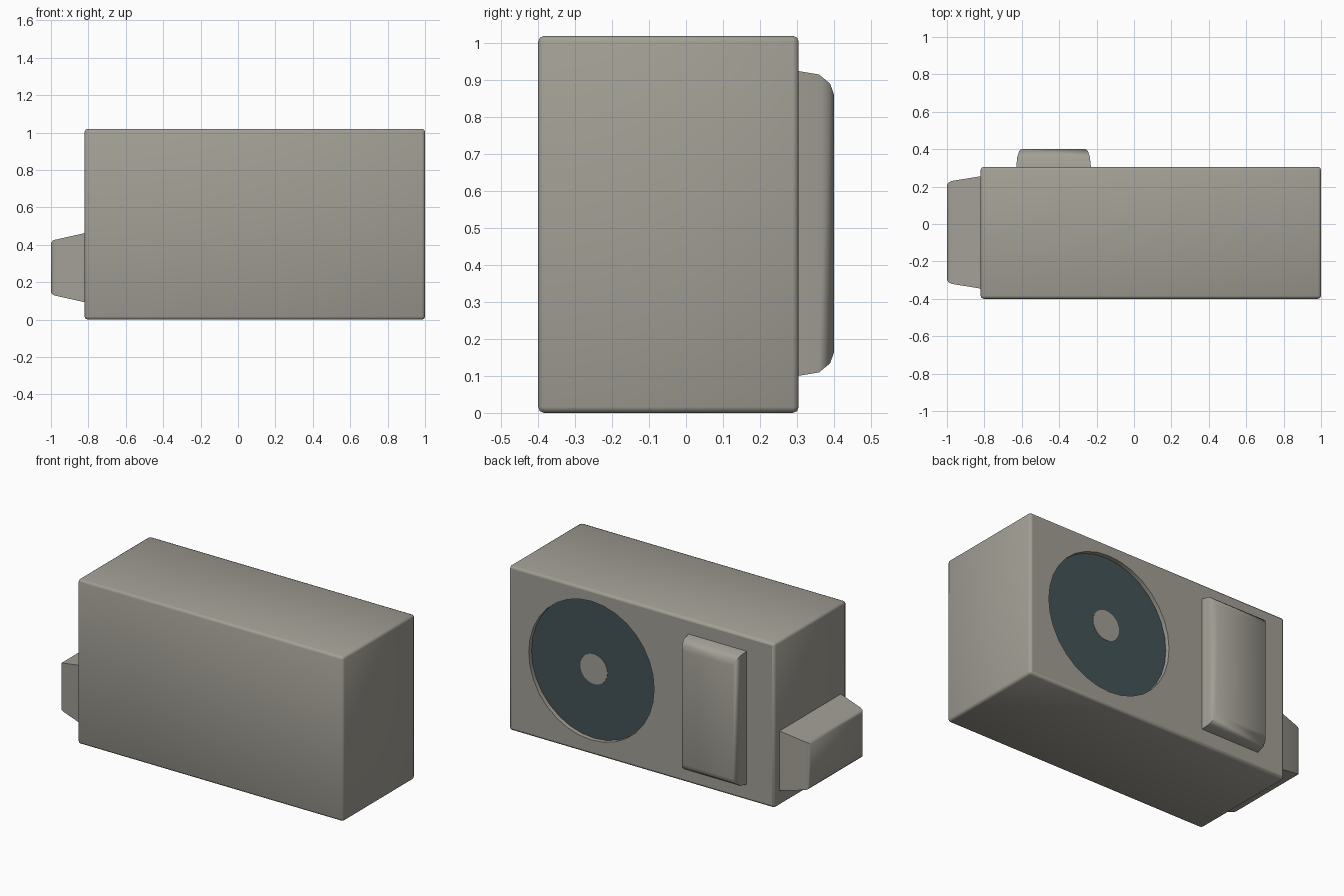
import bpy, bmesh, math
from mathutils import Matrix, Vector

if "Cube" in bpy.data.objects:
    bpy.data.objects.remove(bpy.data.objects["Cube"])


def material(name, rgb):
    m = bpy.data.materials.new(name)
    m.diffuse_color = (*rgb, 1)
    m.use_nodes = True
    m.node_tree.nodes["Principled BSDF"].inputs["Base Color"].default_value = m.diffuse_color
    return m


casing = material("warm grey casing", (0.36, 0.345, 0.30))
dark = material("dark slate fan", (0.058, 0.088, 0.098))


def to_object(bm, name, mat):
    bmesh.ops.recalc_face_normals(bm, faces=bm.faces)
    me = bpy.data.meshes.new(name)
    bm.to_mesh(me)
    bm.free()
    me.materials.append(mat)
    ob = bpy.data.objects.new(name, me)
    bpy.context.scene.collection.objects.link(ob)
    return ob


def smooth(ob, degrees):
    bpy.ops.object.select_all(action='DESELECT')
    ob.select_set(True)
    bpy.context.view_layer.objects.active = ob
    bpy.ops.object.shade_smooth_by_angle(angle=math.radians(degrees))


def disc(name, x, z, radius, y0, y1, mat, sides=32):
    """Cylinder whose axis runs along y."""
    bm = bmesh.new()
    bmesh.ops.create_cone(
        bm, cap_ends=True, segments=sides, radius1=radius, radius2=radius, depth=y1 - y0,
        matrix=Matrix.Translation((x, (y0 + y1) / 2, z)) @ Matrix.Rotation(math.pi / 2, 4, 'X'))
    return to_object(bm, name, mat)


def rect_loft(name, rings, place, mat):
    """Rectangular rings (offset, half_u, half_v), joined and capped."""
    bm = bmesh.new()
    loops = [[bm.verts.new(place(d, su * u, sv * v))
              for su, sv in ((-1, -1), (1, -1), (1, 1), (-1, 1))] for d, u, v in rings]
    for a, b in zip(loops, loops[1:]):
        for i in range(4):
            j = (i + 1) % 4
            bm.faces.new((a[i], a[j], b[j], b[i]))
    bm.faces.new(loops[0])
    bm.faces.new(loops[-1])
    return to_object(bm, name, mat)


# main casing with softened edges
lo, hi = Vector((-0.82, -0.40, 0.0)), Vector((1.0, 0.305, 1.02))
bm = bmesh.new()
bmesh.ops.create_cube(bm, size=1, matrix=Matrix.Translation((lo + hi) / 2)
                      @ Matrix.Diagonal((*(hi - lo), 1)))
bmesh.ops.bevel(bm, geom=bm.edges[:], offset=0.016, segments=2, profile=0.5, affect='EDGES')
body = to_object(bm, "casing", casing)

# round fan recess in the back
FX, FZ, FR = 0.435, 0.52, 0.43
cutter = disc("recess_cutter", FX, FZ, FR, 0.275, 0.5, casing)
cutter.hide_render = True
mod = body.modifiers.new("fan recess", 'BOOLEAN')
mod.operation, mod.solver, mod.object = 'DIFFERENCE', 'EXACT', cutter
bpy.ops.object.select_all(action='DESELECT')
body.select_set(True)
bpy.context.view_layer.objects.active = body
bpy.ops.object.modifier_apply(modifier=mod.name)
bpy.data.objects.remove(cutter)
smooth(body, 50)
for p in body.data.polygons:
    if p.normal.y > 0.99:
        p.use_smooth = False

# fan disc and hub
disc("fan_disc", FX, FZ, FR - 0.001, 0.270, 0.279, dark)
disc("fan_hub", FX, FZ, 0.093, 0.274, 0.281, casing, 24)

# raised rounded panel on the back
panel = rect_loft(
    "back_panel",
    [(0.30, 0.20, 0.413), (0.36, 0.194, 0.403), (0.39, 0.184, 0.378), (0.40, 0.172, 0.35)],
    lambda d, u, v: (-0.43 + u, d, 0.5125 + v), casing)
smooth(panel, 50)

# tapered connection box on the left side
side = rect_loft(
    "side_box",
    [(-0.81, 0.302, 0.187), (-0.975, 0.275, 0.15), (-0.99, 0.268, 0.145), (-1.0, 0.255, 0.133)],
    lambda d, u, v: (d, -0.045 + u, 0.2775 + v), casing)
smooth(side, 45)
